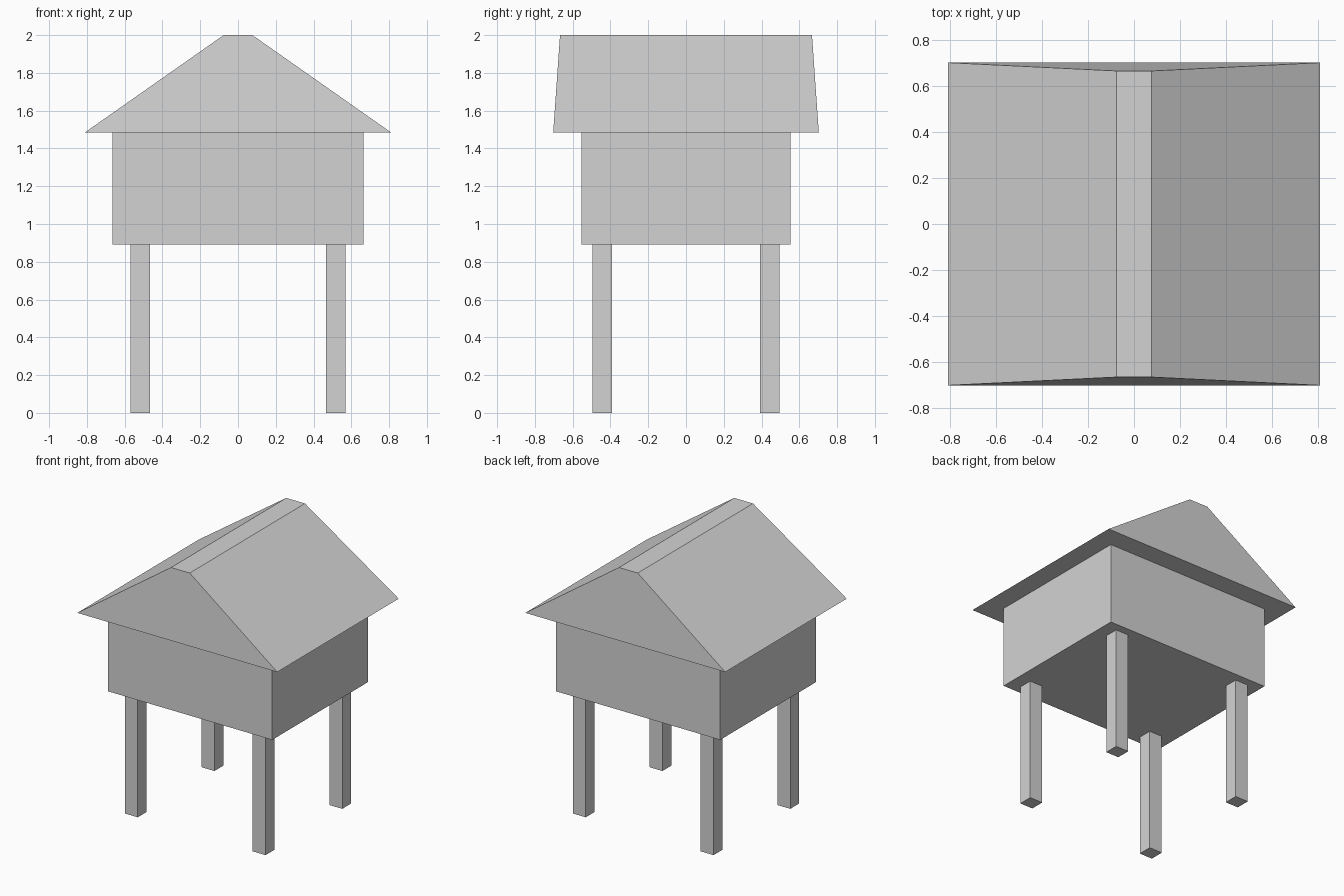
import bpy, bmesh

if "Cube" in bpy.data.objects:
    bpy.data.objects.remove(bpy.data.objects["Cube"])

grey = bpy.data.materials.new("light grey")
grey.diffuse_color = (0.65, 0.65, 0.65, 1)
grey.use_nodes = True
grey.node_tree.nodes["Principled BSDF"].inputs["Base Color"].default_value = grey.diffuse_color


def block(name, x, y, z0, z1, hx, hy, top_hx=None, top_hy=None):
    """Box centred on (x, y) from z0 to z1, with an optional smaller top."""
    bm = bmesh.new()
    bmesh.ops.create_cube(bm, size=2)
    for v in bm.verts:
        top = v.co.z > 0
        v.co.x = x + v.co.x * (top_hx if top and top_hx else hx)
        v.co.y = y + v.co.y * (top_hy if top and top_hy else hy)
        v.co.z = z1 if top else z0
    mesh = bpy.data.meshes.new(name)
    bm.to_mesh(mesh)
    bm.free()
    mesh.materials.append(grey)
    obj = bpy.data.objects.new(name, mesh)
    bpy.context.collection.objects.link(obj)
    return obj


# Four stilts
for side, sx in (("left", -1), ("right", 1)):
    for end, sy in (("front", -1), ("back", 1)):
        block(f"{end}_{side}_leg", sx * 0.518, sy * 0.444, 0, 0.892, 0.052, 0.051)

# Raised cabin
block("cabin", 0, 0, 0.892, 1.485, 0.665, 0.554)

# Overhanging roof with a narrow flat ridge and slightly leaning gables
block("roof", 0, 0, 1.485, 2.0, 0.81, 0.703, 0.076, 0.667)
